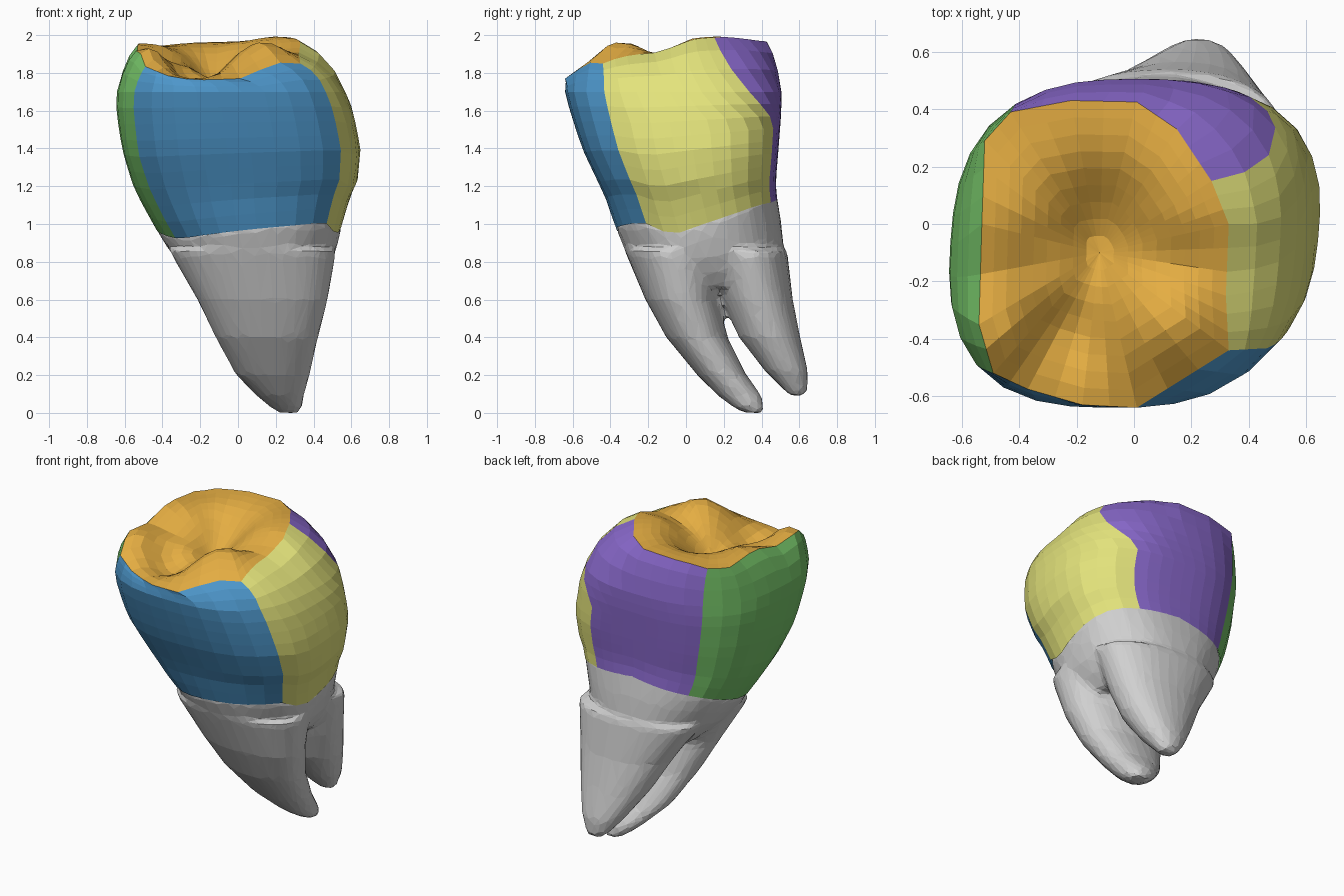
import bpy, math
from math import radians, sin, cos, exp, pi

cube = bpy.data.objects.get("Cube")
if cube:
    bpy.data.objects.remove(cube, do_unlink=True)


def material(name, rgb):
    m = bpy.data.materials.new(name)
    m.use_nodes = True
    m.diffuse_color = (*rgb, 1)
    m.node_tree.nodes["Principled BSDF"].inputs["Base Color"].default_value = (*rgb, 1)
    return m


purple = material("purple", (.25, .14, .6))
green = material("green", (.18, .55, .14))
blue = material("blue", (.075, .31, .6))
yellow = material("yellow", (.77, .77, .2))
orange = material("orange", (.78, .42, .055))
grey = material("root grey", (.63, .63, .63))

SIDE = 9             # columns in each of the four coloured sides
COLS = 4 * SIDE

# Outline limits by height: z, x min, x max, y min, y max
BODY = [(.6, -.21, .47, -.21, .56), (.8, -.33, .51, -.30, .54),
        (1, -.45, .55, -.38, .505), (1.15, -.53, .595, -.43, .48),
        (1.22, -.56, .63, -.465, .475), (1.4, -.61, .645, -.55, .49),
        (1.6, -.64, .605, -.615, .505), (1.72, -.635, .555, -.645, .505)]
FRONT_ROOT = [(0, .22, .32, .31, .41), (.03, .17, .34, .25, .415), (.09, .1, .35, .17, .4),
              (.2, -.01, .38, .06, .32), (.4, -.12, .425, -.105, .22),
              (.6, -.215, .475, -.215, .17), (.86, -.365, .52, -.325, .2)]
BACK_ROOT = [(.09, .19, .29, .55, .63), (.13, .15, .31, .51, .645), (.22, .08, .36, .42, .645),
             (.4, -.04, .425, .28, .605), (.6, -.15, .47, .19, .565), (.86, -.32, .52, .1, .535)]
# Border between crown and root: angle in degrees, height
NECK = [(0, .99), (45, 1.1), (90, 1.14), (132, 1.08), (180, .97),
        (221, .92), (270, .97), (322, 1.01), (340, .94), (360, .99)]
# Border of the chewing surface: column, x, y
RIM = [(0, .27, .15), (3, .15, .33), (5, .01, .425), (7, -.22, .43), (9, -.43, .39),
       (11, -.52, .29), (14, -.53, 0), (16, -.54, -.35), (18, -.49, -.52), (20, -.37, -.575),
       (22, -.18, -.63), (24, .01, -.64), (27, .33, -.44), (30, .32, -.25), (33, .33, 0),
       (36, .27, .15)]


def lookup(table, key):
    """Values at a key, interpolated between the rows of a table."""
    key = min(max(key, table[0][0]), table[-1][0])
    for a, b in zip(table, table[1:]):
        if key <= b[0]:
            t = (key - a[0]) / (b[0] - a[0])
            return [p + (q - p) * t for p, q in zip(a[1:], b[1:])]


def outline(box, angle, n=2.2, skew=0):
    """Point on a rounded, slightly skewed square that fills the given limits."""
    x0, x1, y0, y1 = box
    c, s = cos(angle), sin(angle)
    r = (abs(c) ** n + abs(s) ** n) ** (-1 / n)
    dy = (y1 - y0) / 2 * r * s
    return (x0 + x1) / 2 + (x1 - x0) / 2 * r * c + skew * dy, (y0 + y1) / 2 + dy


def body_point(angle, z):
    """The body grows squarer and more skewed towards the top."""
    grow = min(1, max(0, (z - .85) * 2))
    return (*outline(lookup(BODY, z), angle, 2.2 + .5 * grow, .07 * grow), z)


def column_angle(col, z):
    """Columns follow the borders between the coloured sides."""
    start = min(61, 27 + 180 * max(0, 1.97 - z) ** 2)
    borders = [start, 129, 217 + 8 * (z - 1), 324, start + 360]
    k, t = divmod(col, SIDE)
    return radians(borders[k] + (borders[k + 1] - borders[k]) * t / SIDE)


def neck(angle):
    return lookup(NECK, math.degrees(angle) % 360)[0]


def loft(name, rows, mats, rule, first=None, last=None):
    """Skin rings of points, closing either end with a fan to a centre point."""
    verts = [v for row in rows for v in row]
    faces, slots = [], []
    for r in range(len(rows) - 1):
        for c in range(COLS):
            a, b = r * COLS + c, r * COLS + (c + 1) % COLS
            faces.append((a, b, b + COLS, a + COLS))
            slots.append(rule(r, c))
    for centre, r in ((first, 0), (last, len(rows) - 1)):
        if centre:
            verts.append(centre)
            for c in range(COLS):
                a, b = r * COLS + c, r * COLS + (c + 1) % COLS
                faces.append((a, b, len(verts) - 1) if r else (b, a, len(verts) - 1))
                slots.append(rule(r, c))
    mesh = bpy.data.meshes.new(name)
    mesh.from_pydata(verts, [], faces)
    for m in mats:
        mesh.materials.append(m)
    for poly, slot in zip(mesh.polygons, slots):
        poly.material_index = slot
    mesh.update()
    obj = bpy.data.objects.new(name, mesh)
    bpy.context.collection.objects.link(obj)
    return obj


def bump(x, y, cx, cy, w, h, v=None):
    return h * exp(-((x - cx) / w) ** 2 - ((y - cy) / (v or w)) ** 2)


def chewing_height(x, y):
    """Sloping rim with cusps, pits and joining grooves."""
    z = min(1.965, 1.955 + .3 * y)
    z += bump(x, y, -.47, -.39, .13, .1)       # front cusp
    z += bump(x, y, .15, .14, .2, .035)        # main cusp
    z += bump(x, y, .13, -.38, .17, .12)       # side cusp
    z -= bump(x, y, -.5, .32, .2, .03)         # low back corner
    z -= bump(x, y, -.12, .0, .19, .17, .2)    # central pit
    z -= bump(x, y, -.24, -.37, .14, .11)      # front pit
    z -= bump(x, y, -.13, -.17, .08, .05, .2)  # long groove
    z -= bump(x, y, .14, -.14, .15, .03, .07)  # side groove
    z -= bump(x, y, -.38, -.13, .12, .03, .08)
    return z


# Crown: side rings, rounded shoulder, then chewing surface
TOP = 1.7
SIDE_ROWS, SHOULDER, INNER = 9, 3, 9
rows = []
for r in range(SIDE_ROWS + 1):
    ring = []
    for c in range(COLS):
        base = neck(column_angle(c, 1))
        z = base + (TOP - base) * r / SIDE_ROWS
        ring.append(body_point(column_angle(c, z), z))
    rows.append(ring)
rim = []
for c in range(COLS):
    x, y = lookup(RIM, c)
    rim.append((x, y, chewing_height(x, y)))
for r in range(1, SHOULDER + 1):
    u = r / SHOULDER
    h, v = (u + 1 - cos(u * pi / 2)) / 2, (u + sin(u * pi / 2)) / 2
    ring = []
    for c, b in enumerate(rim):
        a = body_point(column_angle(c, TOP + .27 * u), TOP)
        ring.append((a[0] + (b[0] - a[0]) * h, a[1] + (b[1] - a[1]) * h, a[2] + (b[2] - a[2]) * v))
    rows.append(ring)
mx, my = -.12, -.1
for r in range(1, INNER):
    f = 1 - r / INNER
    ring = []
    for x, y, z in rim:
        px, py = mx + (x - mx) * f, my + (y - my) * f
        ring.append((px, py, chewing_height(px, py)))
    rows.append(ring)
loft("crown", rows, [purple, green, blue, yellow, orange],
     lambda r, c: 4 if r >= SIDE_ROWS + SHOULDER else c // SIDE,
     last=(mx, my, chewing_height(mx, my)))

# Root trunk: from inside the crown down to the fork, drawn in at the bottom
fx, fy = .1, .14
rows = []
for t, size in ((0, .78), (.25, .91), (.5, .98), (.75, 1), (1, 1), (1.2, .96)):
    ring = []
    for c in range(COLS):
        angle = column_angle(c, 1)
        z = .66 + (neck(angle) - .66) * t
        x, y, _ = body_point(angle, min(z, neck(angle)))
        ring.append((fx + (x - fx) * size, fy + (y - fy) * size, z))
    rows.append(ring)
parts = [loft("roots", rows, [grey], lambda r, c: 0, first=(fx, fy, .69), last=(fx, fy, 1.1))]

# Two tapering roots
for name, table in (("front_root", FRONT_ROOT), ("back_root", BACK_ROOT)):
    rows = [[(*outline(row[1:], 2 * pi * c / COLS), row[0]) for c in range(COLS)]
            for row in table]
    ends = [((e[1] + e[2]) / 2, (e[3] + e[4]) / 2, e[0]) for e in (table[0], table[-1])]
    parts.append(loft(name, rows, [grey], lambda r, c: 0, *ends))

# Fuse trunk and roots into one faceted skin
bpy.ops.object.select_all(action="DESELECT")
for p in parts:
    p.select_set(True)
roots = parts[0]
bpy.context.view_layer.objects.active = roots
bpy.ops.object.join()
fuse = roots.modifiers.new("fuse", "REMESH")
fuse.mode = "VOXEL"
fuse.voxel_size = .02
soften = roots.modifiers.new("soften", "SMOOTH")
soften.iterations = 8
facet = roots.modifiers.new("facet", "DECIMATE")
facet.ratio = .08
